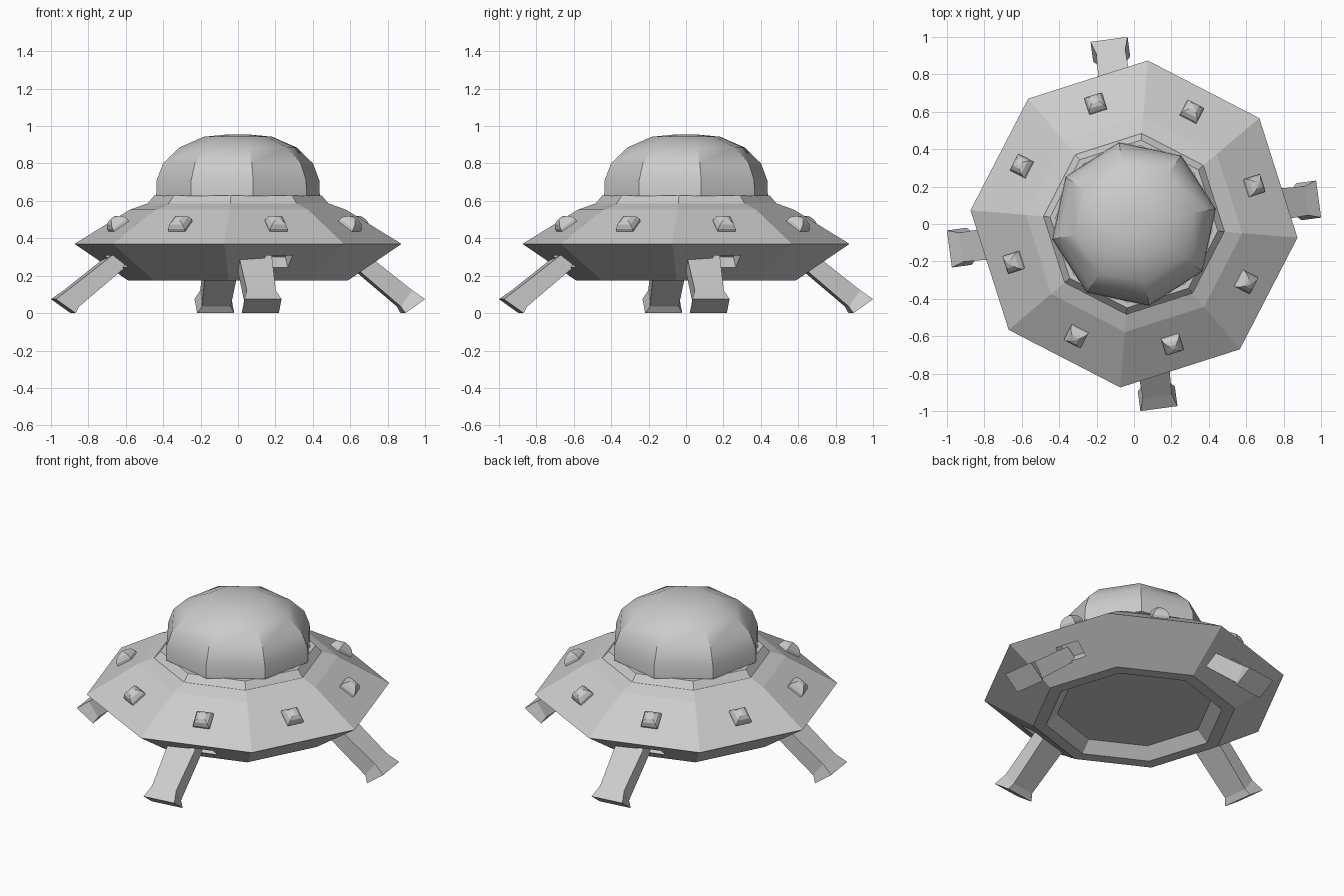
import bpy, bmesh
from math import cos, sin, radians, atan2
from mathutils import Matrix, Vector

if "Cube" in bpy.data.objects:
    bpy.data.objects.remove(bpy.data.objects["Cube"])


def finish(name, bm):
    bmesh.ops.recalc_face_normals(bm, faces=bm.faces)
    me = bpy.data.meshes.new(name)
    bm.to_mesh(me)
    bm.free()
    ob = bpy.data.objects.new(name, me)
    bpy.context.collection.objects.link(ob)
    return ob


def lathe(name, profile, sides, rot, cap_start=False, cap_end=False, loop=False):
    """Turn (radius, height) points around z with few sides."""
    bm = bmesh.new()
    rings = []
    for r, z in profile:
        rings.append([bm.verts.new((r * cos(radians(rot + 360 * i / sides)),
                                    r * sin(radians(rot + 360 * i / sides)), z))
                      for i in range(sides)])
    pairs = list(zip(rings, rings[1:]))
    if loop:
        pairs.append((rings[-1], rings[0]))
    for a, b in pairs:
        for i in range(sides):
            j = (i + 1) % sides
            bm.faces.new((a[i], a[j], b[j], b[i]))
    if cap_start:
        bm.faces.new(rings[0])
    if cap_end:
        bm.faces.new(rings[-1])
    return finish(name, bm)


def turn(deg):
    return Matrix.Rotation(radians(deg), 4, 'Z')


HULL_ROT = -4.8
FACE_MID = HULL_ROT + 22.5
LEG_ROT = 7.7

# Saucer hull with recessed underside
hull = lathe("saucer_hull",
             [(0.45, 0.24), (0.515, 0.175), (0.59, 0.175), (0.877, 0.37),
              (0.58, 0.553), (0.49, 0.585)], 8, HULL_ROT, True, True)

# Collar below the canopy
lathe("canopy_collar", [(0.49, 0.58), (0.45, 0.628), (0.42, 0.628), (0.42, 0.58)],
      8, HULL_ROT, loop=True)

# Canopy dome, turned against the hull
dome = lathe("canopy_dome",
             [(0.445, 0.625), (0.442, 0.71), (0.408, 0.80), (0.32, 0.885),
              (0.185, 0.943), (0.06, 0.955)], 8, 10.5, cap_end=True)

# Leg bays cut square into the lower slope
slope = atan2(0.37 - 0.175, (0.877 - 0.59) * cos(radians(22.5)))
bm = bmesh.new()
for k in range(4):
    m = (turn(FACE_MID + 90 * k) @ Matrix.Translation((0.683, 0, 0.276))
         @ Matrix.Rotation(-slope, 4, 'Y') @ Matrix.Diagonal((0.106, 0.15, 0.14, 1)))
    bmesh.ops.create_cube(bm, size=1, matrix=m)
cutter = finish("leg_bay_cutter", bm)
cutter.hide_render = True
cutter.hide_viewport = True
mod = hull.modifiers.new("leg_bays", 'BOOLEAN')
mod.operation = 'DIFFERENCE'
mod.solver = 'EXACT'
mod.object = cutter

# Landing legs: (top r, top z, bottom r, bottom z, half width)
sections = [(0.67, 0.325, 0.59, 0.27, 0.09), (0.93, 0.122, 0.868, 0.035, 0.078),
            (0.996, 0.075, 0.89, 0.0, 0.1)]
for k, side in enumerate(("right", "back", "left", "front")):
    bm = bmesh.new()
    loops = []
    for r1, z1, r0, z0, w in sections:
        loops.append([bm.verts.new(p) for p in
                      ((r1, -w, z1), (r1, w, z1), (r0, w, z0), (r0, -w, z0))])
    for a, b in zip(loops, loops[1:]):
        for i in range(4):
            j = (i + 1) % 4
            bm.faces.new((a[i], a[j], b[j], b[i]))
    bm.faces.new(loops[0])
    bm.faces.new(loops[-1])
    bm.transform(turn(LEG_ROT + 90 * k))
    finish(side + "_landing_leg", bm)

# Lamps on the upper slope, one per hull face
normal = Vector((0.183, 0, 0.274)).normalized()
tilt = atan2(normal.x, normal.z)
for k in range(8):
    lamp = lathe("hull_lamp_%d" % (k + 1),
                 [(0.07, -0.02), (0.07, 0.015), (0.055, 0.038), (0.03, 0.052), (0.004, 0.057)],
                 4, 45, True, True)
    lamp.data.transform(turn(FACE_MID + 45 * k) @ Matrix.Translation((0.67, 0, 0.464))
                        @ Matrix.Rotation(tilt, 4, 'Y'))

# Soft shading on the canopy
bpy.context.view_layer.objects.active = dome
dome.select_set(True)
bpy.ops.object.shade_smooth_by_angle(angle=radians(30))
